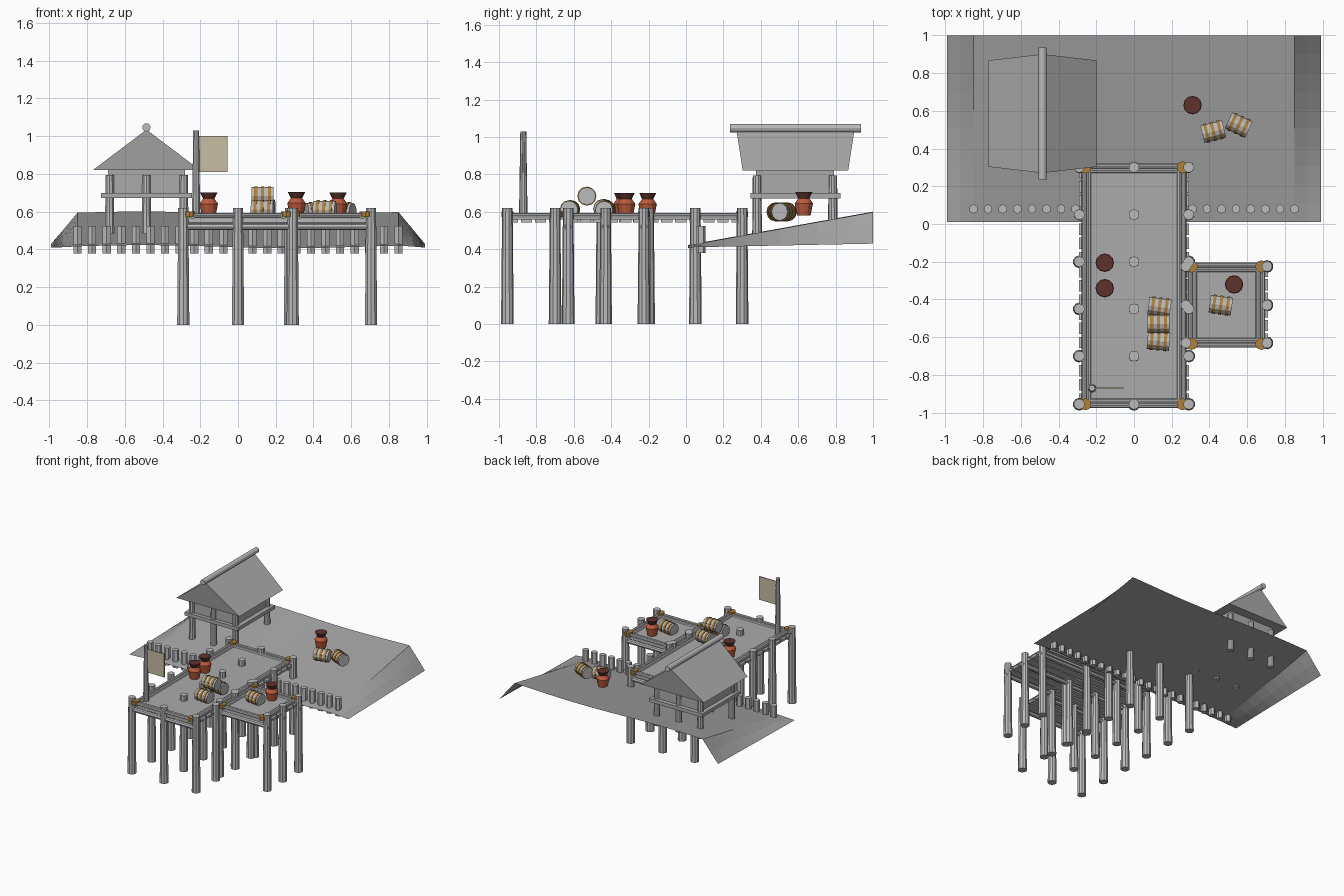
import bpy, bmesh, math
from mathutils import Vector, Matrix

if "Cube" in bpy.data.objects:
    bpy.data.objects.remove(bpy.data.objects["Cube"])


def mat(name, rgb):
    m = bpy.data.materials.new(name)
    m.diffuse_color = (*rgb, 1)
    m.use_nodes = True
    m.node_tree.nodes["Principled BSDF"].inputs["Base Color"].default_value = m.diffuse_color
    return m


TIMBER = mat("pale grey timber", (0.50, 0.50, 0.50))
PLANK = mat("grey planking", (0.41, 0.41, 0.41))
SOIL = mat("grey ground", (0.37, 0.37, 0.37))
CLAY = mat("orange clay", (0.50, 0.105, 0.045))
DARK = mat("dark glaze", (0.11, 0.032, 0.026))
ROPE = mat("golden rope", (0.42, 0.22, 0.045))
CLOTH = mat("beige cloth", (0.58, 0.51, 0.37))


class Part:
    """Collects primitives into one mesh object."""

    def __init__(self, name, *mats):
        self.name, self.mats, self.bm = name, mats, bmesh.new()

    def log(self, a, b, r1, r2=None, n=10, mi=0):
        a, b = Vector(a), Vector(b)
        d = b - a
        m = Matrix.Translation((a + b) / 2) @ d.to_track_quat('Z', 'Y').to_matrix().to_4x4()
        old = set(self.bm.faces)
        bmesh.ops.create_cone(self.bm, cap_ends=True, segments=n, radius1=r1,
                              radius2=r1 if r2 is None else r2, depth=d.length, matrix=m)
        for f in set(self.bm.faces) - old:
            f.material_index = mi

    def box(self, lo, hi):
        lo, hi = Vector(lo), Vector(hi)
        m = Matrix.Translation((lo + hi) / 2) @ Matrix.Diagonal((*(hi - lo), 1))
        bmesh.ops.create_cube(self.bm, size=1, matrix=m)

    def done(self):
        me = bpy.data.meshes.new(self.name)
        self.bm.to_mesh(me)
        self.bm.free()
        for m in self.mats:
            me.materials.append(m)
        ob = bpy.data.objects.new(self.name, me)
        bpy.context.collection.objects.link(ob)
        return ob


# sloping shore: open sheet with sides folded down
XS = [-0.99, -0.92, -0.85] + [-0.85 + 1.7 * i / 16 for i in range(1, 16)] + [0.85, 0.92, 0.99]
NY = 10
p = Part("shore", SOIL)
grid = []
for j in range(NY + 1):
    t = j / NY
    row = []
    for x in XS:
        low = 0.41 + 0.02 * t
        top = 0.415 + 0.178 * t + 0.008 * math.sin(4 * x + 3.6)
        k = min(1, (0.99 - abs(x)) / 0.14)
        row.append(p.bm.verts.new((x, 0.01 + 0.99 * t, low + (top - low) * k)))
    grid.append(row)
for r0, r1 in zip(grid, grid[1:]):
    for i in range(len(XS) - 1):
        p.bm.faces.new((r0[i], r0[i + 1], r1[i + 1], r1[i]))
p.done()

# row of bank stakes
p = Part("bank_stakes", TIMBER)
for i in range(23):
    x = -0.85 + 1.7 * i / 22
    p.log((x, 0.08, 0.38), (x, 0.08, 0.525), 0.025, n=6)
p.done()

# piles under both platforms
ROWS = [-0.955, -0.70, -0.45, -0.20, 0.05, 0.30]
SIDE_ROWS = [-0.63, -0.43, -0.225]
p = Part("piles", TIMBER)
for y in ROWS:
    for x in (-0.29, 0, 0.29):
        p.log((x, y, 0), (x, y, 0.62), 0.034, 0.028)
for y in SIDE_ROWS:
    for x in (0.275, 0.705):
        p.log((x, y, 0), (x, y, 0.62), 0.034, 0.028)
p.done()

# cross beams carrying the platforms
p = Part("cross_beams", TIMBER)
for y in ROWS:
    p.log((-0.31, y, 0.52), (0.31, y, 0.52), 0.018, n=8)
for y in SIDE_ROWS:
    p.log((0.25, y, 0.52), (0.73, y, 0.52), 0.018, n=8)
p.done()


# decks, joists and edge rails
def platform(name, x0, x1, y0, y1):
    d = Part(name + "_deck", PLANK)
    d.box((x0 + 0.02, y0, 0.56), (x1 - 0.02, y1, 0.575))
    d.done()
    j = Part(name + "_joists", TIMBER)
    n = round((y1 - y0) / 0.075)
    step = (y1 - y0) / n
    for i in range(n):
        y = y0 + step * (i + 0.5)
        j.box((x0, y - 0.03, 0.543), (x1, y + 0.03, 0.562))
    j.done()
    r = Part(name + "_rails", TIMBER)
    for k in (0.028, 0.052):
        z = 0.58 if k < 0.04 else 0.575
        for x in (x0 + k, x1 - k):
            r.log((x, y0 - 0.01, z), (x, y1 + 0.01, z), 0.013, n=8)
        for y in (y0 + k - 0.025, y1 - k + 0.025):
            r.log((x0 - 0.005, y, z), (x1 + 0.005, y, z), 0.013, n=8)
    r.done()
    k = Part(name + "_lashings", ROPE)
    for x in (x0 + 0.035, x1 - 0.035):
        for y in (y0 + 0.01, y1 - 0.01):
            k.log((x, y, 0.572), (x, y, 0.602), 0.032)
    k.done()


platform("main", -0.292, 0.292, -0.965, 0.31)
platform("side", 0.27, 0.71, -0.645, -0.215)

# raised hut: posts, floor, walls
HX, HY = -0.485, 0.585
p = Part("hut_posts", TIMBER)
for x in (-0.68, HX, -0.287):
    for y in (0.38, 0.785):
        p.log((x, y, 0.48), (x, y, 0.795), 0.026, 0.023)
p.done()
p = Part("hut_floor", PLANK)
p.box((-0.725, 0.345, 0.672), (-0.243, 0.825, 0.70))
p.done()
p = Part("hut_walls", PLANK)
p.box((-0.69, 0.375, 0.70), (-0.28, 0.79, 0.83))
p.done()

# gabled roof: flared slabs over a recessed gable infill
p = Part("hut_roof", PLANK)


def prism(half_w, eave_y, ridge_y, z0, z1):
    v = []
    for s in (-1, 1):
        v.append([p.bm.verts.new(c) for c in ((HX - half_w, HY + s * eave_y, z0),
                                              (HX + half_w, HY + s * eave_y, z0),
                                              (HX, HY + s * ridge_y, z1))])
    a, b = v
    p.bm.faces.new(a)
    p.bm.faces.new(b[::-1])
    for i in range(3):
        p.bm.faces.new((a[i], b[i], b[(i + 1) % 3], a[(i + 1) % 3]))


prism(0.285, 0.282, 0.315, 0.82, 1.035)
bmesh.ops.recalc_face_normals(p.bm, faces=p.bm.faces)
p.done()
p = Part("roof_ridge_log", TIMBER)
p.log((HX, 0.235, 1.047), (HX, 0.935, 1.047), 0.022, n=12)
p.done()

# flag and pole
p = Part("flag_pole", TIMBER)
p.log((-0.222, -0.87, 0.57), (-0.222, -0.87, 1.03), 0.023, 0.016)
p.done()
p = Part("flag", CLOTH)
p.box((-0.208, -0.874, 0.81), (-0.055, -0.866, 1.0))
p.done()

# clay pots with dark necks
PROFILE = [(0, 0.036), (0.065, 0.049), (0.092, 0.03), (0.125, 0.046)]
for n, (x, y, z) in enumerate([(-0.155, -0.205, 0.577), (-0.155, -0.34, 0.577),
                               (0.53, -0.32, 0.577), (0.31, 0.63, 0.58)]):
    p = Part(f"pot_{n + 1}", CLAY, DARK)
    for (h0, r0), (h1, r1) in zip(PROFILE, PROFILE[1:]):
        p.log((x, y, z + h0), (x, y, z + h1), r0, r1, 12, int(h1 > 0.1))
    p.done()

# straw bales bound with rope, lying down
BALES = [(0.135, -0.44, 0.617, -8), (0.13, -0.53, 0.684, 0), (0.13, -0.62, 0.612, -5),
         (0.46, -0.43, 0.61, -8), (0.42, 0.49, 0.60, 14), (0.555, 0.525, 0.60, -25)]
for n, (x, y, z, deg) in enumerate(BALES):
    p = Part(f"bale_{n + 1}", TIMBER, ROPE)
    c = Vector((x, y, z))
    d = Vector((math.cos(math.radians(deg)), math.sin(math.radians(deg)), 0))
    p.log(c - d * 0.059, c + d * 0.059, 0.047, n=12)
    for o in (-0.036, 0, 0.036):
        p.log(c + d * (o - 0.008), c + d * (o + 0.008), 0.051, n=12, mi=1)
    p.done()
